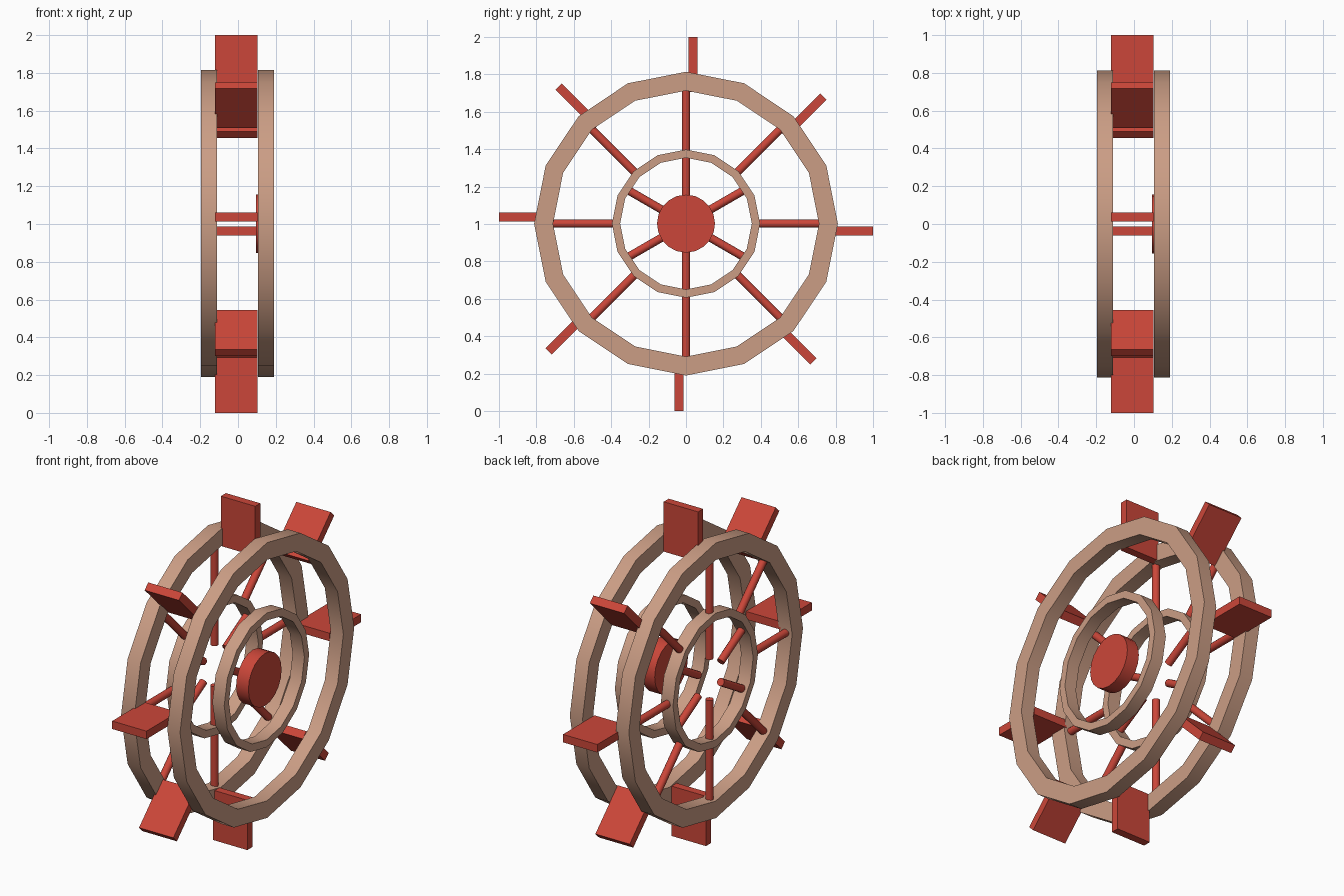
import bpy, bmesh, math
from mathutils import Matrix, Vector

if "Cube" in bpy.data.objects:
    bpy.data.objects.remove(bpy.data.objects["Cube"])

CZ = 1.002  # height of the wheel axis, which runs along x


def material(name, rgb):
    m = bpy.data.materials.new(name)
    m.diffuse_color = (*rgb, 1.0)
    m.use_nodes = True
    m.node_tree.nodes["Principled BSDF"].inputs["Base Color"].default_value = m.diffuse_color
    return m


TAN = material("tan wood", (0.60, 0.34, 0.235))
RED = material("red paint", (0.60, 0.062, 0.041))


def finish(name, bm, mat, smooth=None):
    bmesh.ops.recalc_face_normals(bm, faces=bm.faces)
    me = bpy.data.meshes.new(name)
    bm.to_mesh(me)
    bm.free()
    me.materials.append(mat)
    ob = bpy.data.objects.new(name, me)
    bpy.context.collection.objects.link(ob)
    if smooth:
        bpy.ops.object.select_all(action='DESELECT')
        ob.select_set(True)
        bpy.context.view_layer.objects.active = ob
        bpy.ops.object.shade_smooth_by_angle(angle=math.radians(smooth))
    return ob


def ring(name, r_out, r_in, x0, x1, sides=16):
    """Square-section ring around the x axis, with a corner at the top."""
    bm = bmesh.new()
    loops = []
    for i in range(sides):
        a = 2 * math.pi * i / sides
        loops.append([bm.verts.new((x, r * math.sin(a), CZ + r * math.cos(a)))
                      for x, r in ((x0, r_out), (x1, r_out), (x1, r_in), (x0, r_in))])
    for i in range(sides):
        p, q = loops[i], loops[(i + 1) % sides]
        for k in range(4):
            n = (k + 1) % 4
            bm.faces.new((p[k], p[n], q[n], q[k]))
    return finish(name, bm, TAN, 35)


def spoke(name, angle, r0, r1, x=-0.153, radius=0.022):
    """Round rod pointing outwards from the axis in the yz plane."""
    d = Vector((0, math.cos(angle), math.sin(angle)))
    mid = Vector((x, 0, CZ)) + d * (r0 + r1) / 2
    bm = bmesh.new()
    bmesh.ops.create_cone(bm, cap_ends=True, segments=12, radius1=radius, radius2=radius,
                          depth=r1 - r0,
                          matrix=Matrix.Translation(mid) @ d.to_track_quat('Z', 'Y').to_matrix().to_4x4())
    return finish(name, bm, RED, 40)


# Outer rims and inner rings on both sides
for side, x0, x1 in (("left", -0.195, -0.11), ("right", 0.107, 0.19)):
    ring(side + "_outer_rim", 0.812, 0.711, x0, x1)
    ring(side + "_inner_ring", 0.396, 0.352, x0 + 0.003, x1 - 0.003)

# Spokes on the left side only
for i in range(8):
    spoke(f"outer_spoke_{i + 1}", i * math.pi / 4, 0.37, 0.75)
for i in range(6):
    spoke(f"inner_spoke_{i + 1}", math.radians(30 + 60 * i), 0.12, 0.375)

# Hub disc on the right side
bm = bmesh.new()
bmesh.ops.create_cone(bm, cap_ends=True, segments=20, radius1=0.155, radius2=0.155, depth=0.08,
                      matrix=Matrix.Translation((0.136, 0, CZ)) @ Matrix.Rotation(math.pi / 2, 4, 'Y'))
finish("hub", bm, RED, 35)

# Paddles, each set a little clockwise of its spoke
for i in range(8):
    bm = bmesh.new()
    m = (Matrix.Translation((0, 0, 1.0)) @ Matrix.Rotation(i * math.pi / 4, 4, 'X')
         @ Matrix.Translation((-0.009, 0.037, 0.853)) @ Matrix.Diagonal((0.224, 0.047, 0.294, 1)))
    bmesh.ops.create_cube(bm, size=1, matrix=m)
    finish(f"paddle_{i + 1}", bm, RED)
